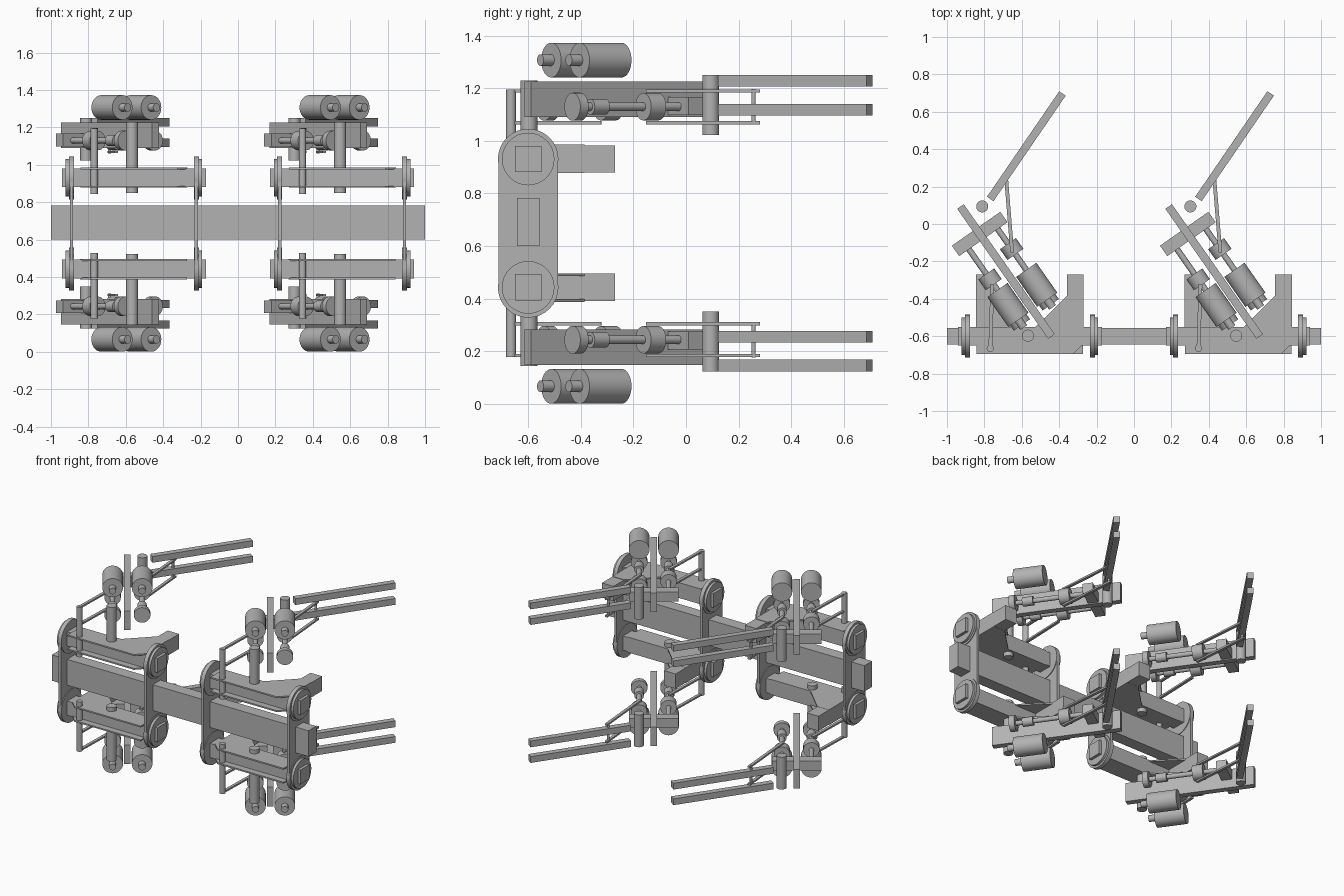
import bpy, bmesh, math
from mathutils import Vector, Matrix

cube = bpy.data.objects.get("Cube")
if cube:
    bpy.data.objects.remove(cube, do_unlink=True)

grey = bpy.data.materials.new("plain_grey")
grey.use_nodes = True
COLOUR = (0.45, 0.45, 0.45, 1)
grey.diffuse_color = COLOUR
grey.node_tree.nodes["Principled BSDF"].inputs["Base Color"].default_value = COLOUR

MID = 0.6865                 # height of the mirror plane
BAR_Y = -0.6                 # depth of the main beam
ANGLE = math.radians(35)     # swing of the arm
FWD = Vector((math.sin(ANGLE), -math.cos(ANGLE)))
SIDE = Vector((math.cos(ANGLE), math.sin(ANGLE)))


def finish(name, bm, smooth=False):
    bmesh.ops.recalc_face_normals(bm, faces=bm.faces)
    mesh = bpy.data.meshes.new(name)
    bm.to_mesh(mesh)
    bm.free()
    mesh.materials.append(grey)
    obj = bpy.data.objects.new(name, mesh)
    bpy.context.collection.objects.link(obj)
    if smooth:
        bpy.ops.object.select_all(action='DESELECT')
        obj.select_set(True)
        bpy.context.view_layer.objects.active = obj
        bpy.ops.object.shade_smooth_by_angle(angle=math.radians(35))
    return obj


def box(name, centre, size, turn=0.0):
    bm = bmesh.new()
    m = Matrix.Translation(centre) @ Matrix.Rotation(turn, 4, 'Z') @ Matrix.Diagonal((*size, 1))
    bmesh.ops.create_cube(bm, size=1, matrix=m)
    return finish(name, bm)


def bar(name, a, b, width, height):
    a, b = Vector(a), Vector(b)
    d = b - a
    return box(name, (a + b) / 2, (d.length, width, height), math.atan2(d.y, d.x))


def rod(name, a, b, r):
    a, b = Vector(a), Vector(b)
    d = b - a
    bm = bmesh.new()
    m = Matrix.Translation((a + b) / 2) @ d.to_track_quat('Z', 'Y').to_matrix().to_4x4()
    bmesh.ops.create_cone(bm, cap_ends=True, segments=32, radius1=r, radius2=r,
                          depth=d.length, matrix=m)
    return finish(name, bm, True)


def prism(name, points, offset, smooth=False):
    bm = bmesh.new()
    face = bm.faces.new([bm.verts.new(p) for p in points])
    new = bmesh.ops.extrude_face_region(bm, geom=[face])
    bmesh.ops.translate(bm, vec=offset,
                        verts=[v for v in new["geom"] if isinstance(v, bmesh.types.BMVert)])
    return finish(name, bm, smooth)


def build_carrier(cx):
    """Side plates with round bosses joining the upper and lower rails."""
    for e in (-1, 1):
        outline = []
        for s in (1, -1):
            for i in range(17):
                t = math.pi * i / 16 + (0 if s == 1 else math.pi)
                outline.append((cx + e * 0.325, BAR_Y + 0.113 * math.cos(t),
                                MID + s * 0.244 + 0.113 * math.sin(t)))
        prism("side_plate", outline, (e * 0.018, 0, 0), True)
        for s in (1, -1):
            z = MID + s * 0.244
            for label, start, end, r in (("boss", 0.32, 0.348, 0.115), ("boss_cap", 0.34, 0.365, 0.1)):
                rod(label, (cx + e * start, BAR_Y, z), (cx + e * end, BAR_Y, z), r)


def build_arm(cx, s):
    """Rail, bracket and swinging arm; s = 1 upper, -1 lower."""
    def at(x, y, h):
        return Vector((cx + x, y, MID + s * h))

    def on(u, v, h):
        p = Vector((-0.128, -0.254)) + FWD * u + SIDE * v
        return at(p.x, p.y, h)

    # Rail and its bracket, turned over on the lower side
    box("rail", at(0, BAR_Y, 0.244), (0.77, 0.1, 0.1))
    box("bracket_stub", at(s * 0.242, -0.457, 0.244), (0.09, 0.375, 0.104))
    gusset = [(-0.285, -0.695), (0.232, -0.695), (0.287, -0.64), (0.287, -0.385),
              (0.197, -0.385), (0.03, -0.55), (-0.285, -0.55)]
    for h in (0.191, 0.289):
        prism("bracket_plate", [at(s * x, y, h) for x, y in gusset], (0, 0, s * 0.01))
    rod("kingpin", at(-0.01, -0.597, 0.163), at(-0.01, -0.597, 0.543), 0.032)

    # Arm plate and cross block
    bar("arm_plate", on(-0.424, 0, 0.472), on(0.424, 0, 0.472), 0.043, 0.135)
    bar("cross_block", on(-0.245, -0.158, 0.446), on(-0.245, 0.158, 0.446), 0.068, 0.068)

    # Motors above, shafts with collars below, on both sides of the plate
    for v, collar in ((-0.094, -0.015), (0.094, -0.081)):
        rod("motor", on(0.055, v, 0.62), on(0.25, v, 0.62), 0.066)
        rod("motor_shaft", on(0.25, v, 0.62), on(0.3, v, 0.62), 0.022)
        rod("lower_shaft", on(-0.25, v, 0.443), on(0.25, v, 0.443), 0.016)
        rod("collar", on(collar - 0.035, v, 0.443), on(collar + 0.035, v, 0.443), 0.052)
        rod("shaft_sleeve", on(0.13, v, 0.443), on(0.2, v, 0.443), 0.03)
        rod("end_disc", on(0.245, v, 0.443), on(0.283, v, 0.443), 0.053)

    # Fork on its post
    rod("fork_post", at(-0.255, 0.094, 0.336), at(-0.255, 0.094, 0.563), 0.032)
    for h in (0.431, 0.541):
        bar("fork_bar", at(-0.212, 0.134, h), at(0.174, 0.698, h), 0.042, 0.044)

    # Linkages in pairs
    rod("front_link_post", at(-0.212, -0.665, 0.158), at(-0.212, -0.665, 0.508), 0.019)
    rod("rear_link_pin", at(-0.13, 0.257, 0.375), at(-0.13, 0.257, 0.51), 0.008)
    for h in (0.382, 0.503):
        bar("front_link", at(-0.212, -0.672, h), at(-0.201, -0.322, h), 0.02, 0.012)
        bar("rear_link", at(-0.13, 0.28, h), at(-0.095, -0.152, h), 0.02, 0.012)


# Main beam and the two units along it
box("main_beam", (0, BAR_Y, MID + 0.005), (2, 0.086, 0.182))
for cx in (-0.5565, 0.5565):
    build_carrier(cx)
    for s in (1, -1):
        build_arm(cx, s)
